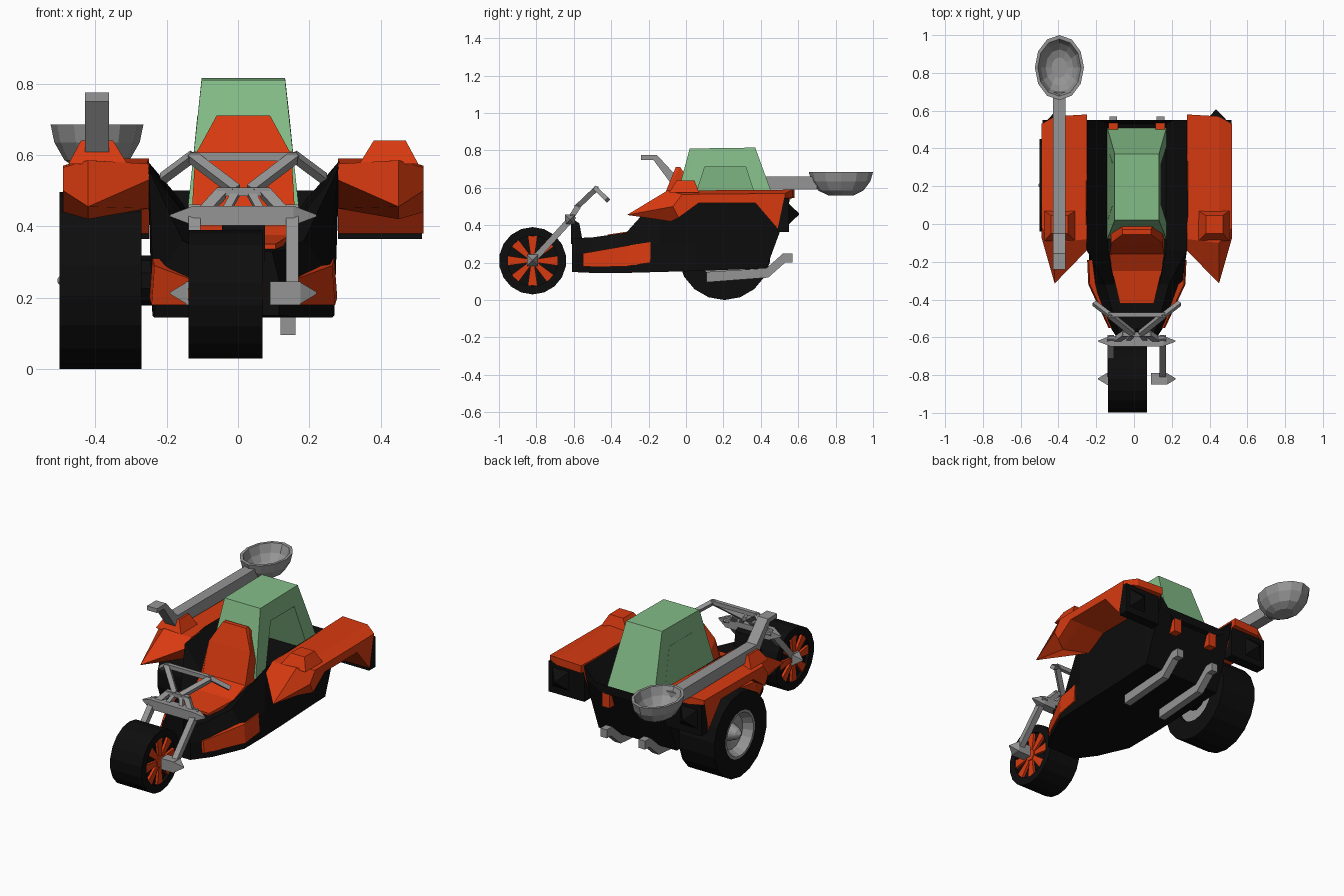
import bpy, bmesh, math
from mathutils import Vector

if "Cube" in bpy.data.objects:
    bpy.data.objects.remove(bpy.data.objects["Cube"])

CX = 0.015  # the vehicle's own centre line


def material(name, rgb):
    m = bpy.data.materials.new(name)
    m.diffuse_color = (*rgb, 1)
    m.use_nodes = True
    m.node_tree.nodes["Principled BSDF"].inputs["Base Color"].default_value = m.diffuse_color
    return m


ORANGE = material("orange paint", (0.68, 0.042, 0.005))
BLACK = material("black", (0.004, 0.004, 0.004))
GREY = material("grey metal", (0.30, 0.30, 0.30))
GREEN = material("pale green", (0.23, 0.51, 0.245))


def loft(name, rings, mat, closed=False):
    """Skin a row of rings; closed joins the last ring to the first."""
    bm = bmesh.new()
    vs = [[bm.verts.new((p[0] + CX, p[1], p[2])) for p in r] for r in rings]
    n = len(rings[0])
    for a, b in zip(vs, vs[1:] + ([vs[0]] if closed else [])):
        for i in range(n):
            j = (i + 1) % n
            bm.faces.new((a[i], a[j], b[j], b[i]))
    if not closed:
        bm.faces.new(vs[0])
        bm.faces.new(vs[-1])
    bmesh.ops.triangulate(bm, faces=[f for f in bm.faces if len(f.verts) > 4])
    bmesh.ops.recalc_face_normals(bm, faces=bm.faces)
    me = bpy.data.meshes.new(name)
    bm.to_mesh(me)
    bm.free()
    me.materials.append(mat)
    ob = bpy.data.objects.new(name, me)
    bpy.context.collection.objects.link(ob)
    return ob


def slab(name, prof, mat, x=0, half=None):
    """Side profile (y, z[, half width]) widened along x."""
    return loft(name, [[(x + s * (half or p[2]), p[0], p[1]) for p in prof] for s in (-1, 1)], mat)


def box(name, x0, x1, y0, y1, z0, z1, mat):
    return slab(name, [(y0, z0), (y1, z0), (y1, z1), (y0, z1)], mat, (x0 + x1) / 2, abs(x1 - x0) / 2)


def bar(name, a, b, w, mat=GREY, taper=1):
    """Square bar between two points."""
    a, b = Vector(a), Vector(b)
    d = (b - a).normalized()
    u = d.cross(Vector((1, 0, 0)) if abs(d.x) < 0.9 else Vector((0, 0, 1))).normalized()
    v = d.cross(u)
    q = ((1, 1), (-1, 1), (-1, -1), (1, -1))
    return loft(name, [[p + (u * i + v * j) * w * k / 2 for i, j in q]
                       for p, k in ((a, 1), (b, taper))], mat)


def turned(name, prof, y, z, mat, n=16, closed=False):
    """Turn (x, radius) points about an axle along x."""
    return loft(name, [[(x, y + r * math.cos(2 * math.pi * (i + .5) / n), z + r * math.sin(2 * math.pi * (i + .5) / n))
                        for i in range(n)] for x, r in prof], mat, closed)


# body: stations of y, bottom (w, z), middle (w, z), top (w, z), valley z
stations = [
    (-.61, .10, .15, .10, .25, .08, .33, .33),
    (-.50, .17, .145, .16, .25, .12, .335, .33),
    (-.32, .25, .145, .24, .26, .17, .36, .345),
    (-.14, .255, .15, .255, .30, .265, .56, .42),
    (.05, .255, .155, .26, .30, .27, .585, .43),
    (.43, .255, .17, .26, .30, .27, .585, .43),
    (.50, .255, .36, .255, .40, .27, .585, .43),
    (.55, .25, .50, .25, .52, .27, .585, .45)]
rings = []
for y, wb, zb, wm, zm, wt, zt, zv in stations:
    wv = .155 if wt > .2 else wt * .7
    half = [(wb, zb), (wm, zm), (wt, zt), (wv, zv)]
    rings.append([(w, y, z) for w, z in half] + [(-w, y, z) for w, z in reversed(half)])
loft("body", rings, BLACK)
slab("steering_neck", [(-.615, .30), (-.55, .30), (-.57, .41), (-.615, .44)], BLACK, half=.06)

# seat with hood, and canopy arch
slab("seat", [(-.42, .35, .09), (-.25, .375, .13), (-.16, .43, .145), (-.10, .60, .135),
              (-.055, .71, .075), (-.03, .71, .075), (.03, .62, .10), (.03, .42, .145),
              (-.20, .33, .13), (-.42, .32, .09)], ORANGE)
slab("canopy", [(-.08, .44, .157), (.02, .81, .117), (.37, .815, .117), (.51, .43, .157),
                (.41, .43, .157), (.32, .71, .129), (.10, .71, .129), (.01, .43, .157)], GREEN)

for s, side in ((-1, "left"), (1, "right")):
    # side inlay on the lower body
    loft(side + "_side_inlay", [[(s * x, y, z) for x, z in ((a, c), (b, c), (b - .008, d), (a, d))]
         for y, a, b, c, d in ((-.55, .09, .15, .18, .25), (-.32, .15, .257, .18, .29),
                               (-.19, .2, .263, .20, .31))], ORANGE)
    # fender: shared arch profile, pointed nose on the middle column
    arch = [(.49, .38), (.37, .52), (.07, .52)]
    cols = []
    for x, nose, lower, front, rear in ((.265, (-.14, .53), (-.06, .45), (-.08, .575), .58),
                                        (.435, (-.315, .455), (-.08, .42), (-.10, .585), .57),
                                        (.505, (-.07, .50), (-.04, .44), (-.02, .565), .53)):
        top = .59 if x < .5 else .57
        prof = [nose, front, (rear, top), (rear, .545), (.50, .54)] + arch + [lower]
        cols.append([(s * x, y, z) for y, z in prof])
    loft(side + "_fender", cols, ORANGE)
    loft(side + "_fender_bump", [[(s * x, y, z) for x, y in ((a, c), (b, c), (b, d), (a, d))]
         for a, b, c, d, z in ((.325, .49, -.09, .07, .575), (.365, .455, -.05, .045, .64))], ORANGE)
    # rear lamp box with spike
    box(side + "_rear_box", s * .265, s * .50, .49, .55, .365, .545, BLACK)
    bar(side + "_rear_spike", (s * .42, .55, .46), (s * .42, .605, .46), .11, BLACK, .05)
    box(side + "_tail_light", s * .10, s * .15, .49, .55, .37, .46, ORANGE)
    # exhaust
    slab(side + "_exhaust", [(.11, .095), (.44, .12), (.53, .20), (.57, .20), (.57, .25),
                             (.52, .25), (.43, .17), (.11, .15)], GREY, s * .125, .021)
    # fork leg, axle peg and clamp spike
    bar(side + "_fork_leg", (s * .137, -.60, .45), (s * .137, -.82, .21), .034)
    box(side + "_axle_peg", s * .075, s * .16, -.85, -.79, .18, .245, GREY)
    bar(side + "_axle_spike", (s * .16, -.82, .213), (s * .205, -.82, .213), .06, GREY, .1)
    bar(side + "_clamp_spike", (s * .14, -.62, .43), (s * .205, -.62, .43), .055, GREY, .1)
    # handlebar
    bar(side + "_grip", (s * .14, -.485, .598), (s * .225, -.42, .535), .024)
    bar(side + "_handlebar_brace", (s * .145, -.48, .595), (s * .02, -.58, .50), .028)
    bar(side + "_riser", (s * .06, -.58, .495), (s * .11, -.615, .44), .03)
    bar(side + "_inner_riser", (s * .02, -.58, .495), (s * .05, -.615, .44), .022)

bar("fork_clamp", (-.14, -.62, .43), (.14, -.62, .43), .055)
bar("handlebar", (-.15, -.48, .595), (.15, -.48, .595), .024)
bar("riser_bar", (-.075, -.583, .497), (.075, -.583, .497), .024)

# front wheel, set off-centre
FX, FY, FZ = -.05, -.82, .21
turned("front_tyre", [(FX - .103, .135), (FX - .103, .18), (FX + .103, .18), (FX + .103, .135)],
       FY, FZ, BLACK, 18, True)
turned("front_wheel_disc", [(FX - .085, .14), (FX + .085, .14)], FY, FZ, BLACK, 18)
turned("front_hub", [(FX - .105, .035), (FX + .105, .035)], FY, FZ, ORANGE, 8)
for k in range(8):
    t = k * math.pi / 4
    c, n = math.cos(t), math.sin(t)
    prof = [(FY + r * c - w * n, FZ + r * n + w * c)
            for r, w in ((.02, -.01), (.133, -.026), (.133, .026), (.02, .01))]
    slab("front_spoke_%d" % k, prof, ORANGE, FX, .1)

# rear wheel on the left only
RY, RZ, R = .205, .248, .248
turned("rear_tyre", [(-.285, .14), (-.285, R), (-.515, R), (-.515, .14)], RY, RZ, BLACK, 18, True)
turned("rear_rim", [(-.30, .142), (-.513, .142), (-.513, .125), (-.46, .10), (-.45, .05),
                    (-.50, .03), (-.52, .006)], RY, RZ, GREY, 18)
turned("rear_axle", [(-.31, .07), (-.2, .07)], RY, RZ, BLACK, 10)

# long arm over the left fender with a bowl at its end
slab("catapult_arm", [(-.24, .775), (-.155, .775), (-.05, .662), (.70, .66), (.70, .59),
                      (-.06, .595), (-.175, .75), (-.24, .75)], GREY, -.41, .033)
loft("bowl", [[(-.41 + .13 * k * math.cos(i * math.pi / 6), .828 + .172 * k * math.sin(i * math.pi / 6), z)
               for i in range(12)]
              for z, k in ((.56, .4), (.585, .7), (.635, .92), (.685, 1), (.685, .88),
                           (.635, .76), (.60, .56), (.585, .32))], GREY)
